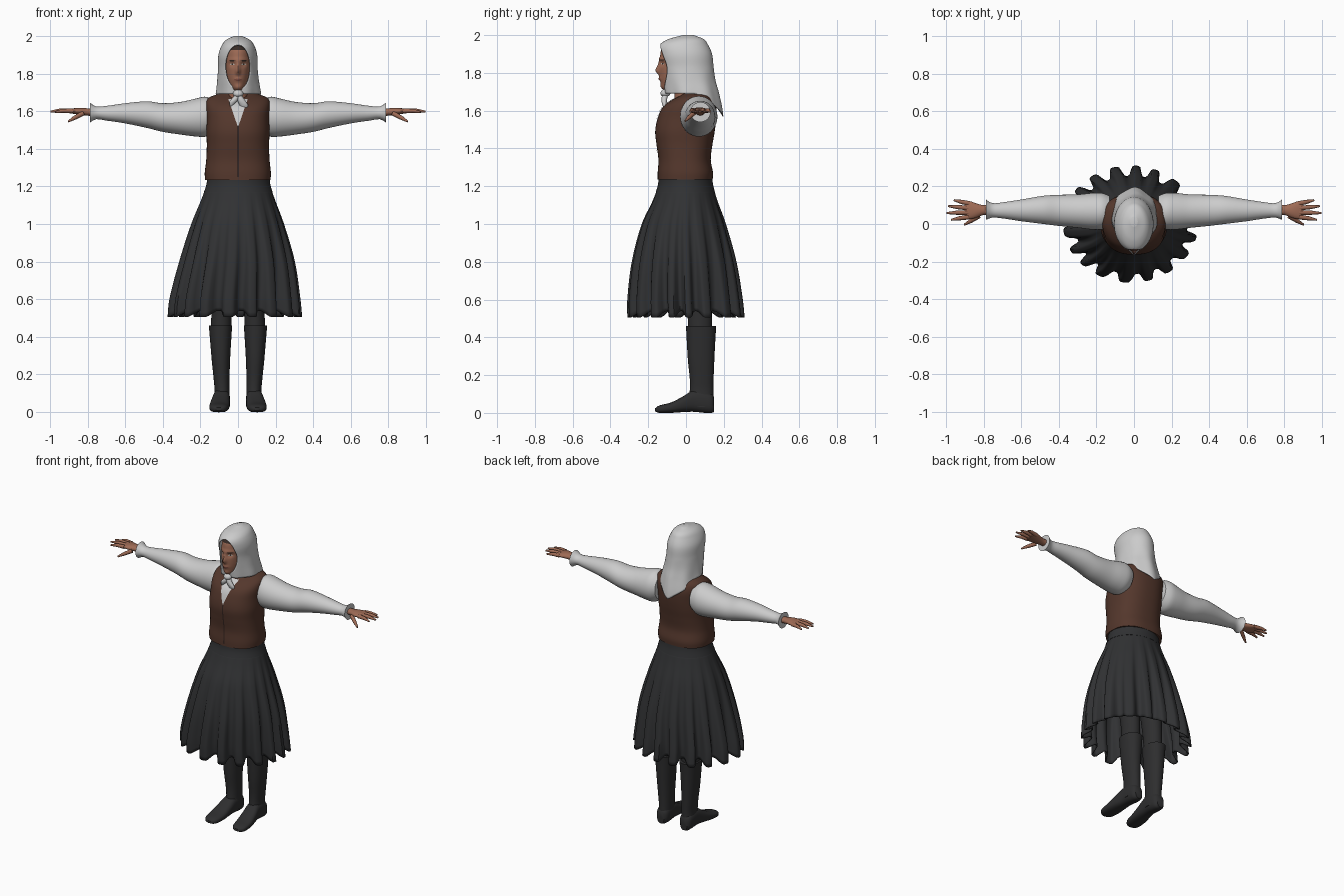
import bpy, bmesh
from math import sin, cos, pi, exp, tanh, asin, sqrt
from mathutils import Vector

if "Cube" in bpy.data.objects:
    bpy.data.objects.remove(bpy.data.objects["Cube"])


def material(name, r, g, b):
    m = bpy.data.materials.new(name)
    m.diffuse_color = (r, g, b, 1)
    m.use_nodes = True
    m.node_tree.nodes["Principled BSDF"].inputs["Base Color"].default_value = m.diffuse_color
    return m


WHITE = material("off_white_cloth", 0.60, 0.60, 0.60)
BROWN = material("brown_vest", 0.088, 0.038, 0.025)
SEAM = material("dark_seam", 0.035, 0.018, 0.014)
SKIRT = material("charcoal_skirt", 0.030, 0.031, 0.033)
BOOT = material("black_leather", 0.027, 0.027, 0.028)
SKIN = material("skin", 0.34, 0.145, 0.09)
HAIR = material("dark_hair", 0.04, 0.025, 0.02)
LIPS = material("lips", 0.22, 0.075, 0.055)
EYE = material("eye_white", 0.5, 0.46, 0.42)


def keyed(keys, t):
    """Smooth interpolation of rows (t, a, b, ...)."""
    n = len(keys)
    i = max(j for j in range(n - 1) if keys[j][0] <= t or j == 0)
    k0, k1, a, b = keys[i], keys[i + 1], keys[max(i - 1, 0)], keys[min(i + 2, n - 1)]
    h = k1[0] - k0[0]
    s = (t - k0[0]) / h
    out = []
    for c in range(1, len(k0)):
        m0 = (k1[c] - a[c]) / (k1[0] - a[0]) * h
        m1 = (b[c] - k0[c]) / (b[0] - k0[0]) * h
        out.append((2*s**3 - 3*s*s + 1) * k0[c] + (s**3 - 2*s*s + s) * m0
                   + (3*s*s - 2*s**3) * k1[c] + (s**3 - s*s) * m1)
    return out


def surface(name, rows, mats, closed=True, caps=(True, True), mirror=False, thick=0, rule=None):
    """Skin a grid of points; rule picks the material index from a face centre."""
    bm = bmesh.new()
    vs = [[bm.verts.new(p) for p in row] for row in rows]
    n = len(rows[0])
    for r0, r1 in zip(vs, vs[1:]):
        for i in range(n if closed else n - 1):
            j = (i + 1) % n
            bm.faces.new((r0[i], r0[j], r1[j], r1[i]))
    if caps[0]:
        bm.faces.new(vs[0][::-1])
    if caps[1]:
        bm.faces.new(vs[-1])
    bmesh.ops.remove_doubles(bm, verts=bm.verts, dist=1e-5)
    bmesh.ops.recalc_face_normals(bm, faces=bm.faces)
    if rule:
        for f in bm.faces:
            f.material_index = rule(f.calc_center_median())
    me = bpy.data.meshes.new(name)
    bm.to_mesh(me)
    bm.free()
    for m in mats:
        me.materials.append(m)
    ob = bpy.data.objects.new(name, me)
    bpy.context.collection.objects.link(ob)
    if thick:
        mod = ob.modifiers.new("thickness", 'SOLIDIFY')
        mod.thickness, mod.offset = thick, -1
    if mirror:
        ob.modifiers.new("mirror", 'MIRROR')
    return ob


def loft(name, keys, axis, mats, nu=32, nv=24, p=2.0, deform=None, **kw):
    """Superellipse rings along an axis; keys are (t, u0, u1, v0, v1)."""
    rows = []
    for k in range(nv + 1):
        t = keys[0][0] + (keys[-1][0] - keys[0][0]) * k / nv
        u0, u1, v0, v1 = keyed(keys, t)
        row = []
        for i in range(nu):
            a = 2 * pi * i / nu
            c, s = cos(a), sin(a)
            u = (u0 + u1) / 2 + (u1 - u0) / 2 * (1 if c > 0 else -1) * abs(c) ** (2 / p)
            v = (v0 + v1) / 2 + (v1 - v0) / 2 * (1 if s > 0 else -1) * abs(s) ** (2 / p)
            q = Vector({'x': (t, u, v), 'y': (u, t, v), 'z': (u, v, t)}[axis])
            row.append(deform(q, a) if deform else q)
        rows.append(row)
    return surface(name, rows, mats, **kw)


def front_y(keys, x, z, p):
    x0, x1, y0, y1 = keyed(keys, z)
    return (y0 + y1) / 2 - (y1 - y0) / 2 * max(0, 1 - abs(2 * x / (x1 - x0)) ** p) ** (1 / p)


def tube(name, pts, radii, mat, n=10, **kw):
    rows = []
    for i, p in enumerate(pts):
        d = Vector(pts[min(i + 1, len(pts) - 1)]) - Vector(pts[max(i - 1, 0)])
        q = d.to_track_quat('Z', 'Y')
        rows.append([Vector(p) + q @ Vector((cos(2*pi*k/n), sin(2*pi*k/n), 0)) * radii[i] for k in range(n)])
    return surface(name, rows, [mat], **kw)


# boots and legs
loft("boot_shaft", [(.03, .043, .13, .01, .147), (.12, .045, .125, .02, .145), (.18, .045, .13, .02, .146),
     (.28, .042, .14, .01, .15), (.40, .035, .15, .003, .156), (.46, .031, .155, 0, .16)],
     'z', [BOOT], p=2.2, mirror=True)
loft("boot_foot", [(-.164, .085, .12, .008, .024), (-.145, .062, .146, 0, .038), (-.08, .048, .152, 0, .055),
     (-.02, .044, .145, .004, .085), (.04, .043, .134, .006, .12), (.1, .043, .13, 0, .12),
     (.138, .05, .124, 0, .1), (.149, .062, .112, .005, .085)], 'y', [BOOT], p=2.6, mirror=True)
loft("leg", [(.43, .035, .145, .012, .138), (.55, .034, .142, .005, .138), (.95, .015, .165, -.06, .12)],
     'z', [BOOT], mirror=True)

# pleated skirt
SK = [(.505, -.378, .342, -.312, .312), (.6, -.368, .333, -.312, .302), (.8, -.315, .303, -.288, .268),
      (1.0, -.25, .245, -.235, .212), (1.12, -.2, .2, -.178, .168), (1.19, -.172, .175, -.15, .146)]


def pleats(q, a):
    d = (1.19 - q.z) / .685
    s = sin(18 * a + .7 * sin(3 * a + 1) + .5 * sin(5 * a))
    inner = .5 - .5 * tanh(2 * s + .4)
    k = 1 - .19 * max(d, 0) ** 1.2 * inner
    return Vector((q.x * k, q.y * k, q.z + .035 * inner * d ** 6))


loft("pleated_skirt", SK, 'z', [SKIRT], nu=216, nv=26, deform=pleats, caps=(False, False), thick=.008)
loft("waistband", [(1.17, -.181, .184, -.16, .153), (1.21, -.168, .172, -.148, .143),
     (1.26, -.162, .168, -.145, .138)], 'z', [SKIRT], nu=48, nv=6)

# vest with seam and neckline
VE = [(1.235, -.175, .173, -.15, .141), (1.27, -.177, .175, -.15, .143), (1.34, -.169, .168, -.146, .131),
      (1.42, -.166, .165, -.156, .14), (1.49, -.168, .168, -.163, .152), (1.56, -.166, .166, -.15, .16),
      (1.62, -.17, .17, -.122, .16), (1.66, -.166, .166, -.07, .145), (1.68, -.14, .14, -.03, .13),
      (1.7, -.07, .07, 0, .1)]
loft("vest", VE, 'z', [BROWN], nu=64, nv=40, p=2.4)


def strip(name, z0, z1, w0, w1, off, mat):
    rows = []
    for k in range(17):
        z = z0 + (z1 - z0) * k / 16
        w = w0 + (w1 - w0) * k / 16
        rows.append([Vector((w * s / 4, front_y(VE, w * s / 4, z, 2.4) - off, z)) for s in range(-4, 5)])
    surface(name, rows, [mat], closed=False, caps=(False, False))


strip("vest_seam", 1.25, 1.53, .004, .004, .003, SEAM)
strip("blouse_neckline", 1.52, 1.665, .002, .052, .004, WHITE)

# blouse sleeves
loft("sleeve", [(.13, -.02, .15, 1.49, 1.66), (.17, -.03, .165, 1.465, 1.677), (.22, -.03, .165, 1.465, 1.668),
     (.3, -.02, .157, 1.475, 1.65), (.4, -.01, .155, 1.49, 1.642), (.48, 0, .15, 1.51, 1.652),
     (.6, .015, .13, 1.535, 1.642), (.7, .03, .115, 1.55, 1.628), (.755, .034, .111, 1.557, 1.625),
     (.787, .022, .13, 1.54, 1.645)], 'x', [WHITE], nu=36, nv=40, mirror=True)

# hands
loft("palm", [(.76, .048, .105, 1.573, 1.615), (.8, .048, .1, 1.576, 1.615), (.84, .033, .11, 1.58, 1.618),
     (.875, .026, .122, 1.586, 1.615), (.9, .032, .12, 1.59, 1.61)], 'x', [SKIN], nu=20, nv=10, mirror=True)
for nm, b, m, t in (("index_finger", (.88, .037, 1.601), (.93, .03, 1.602), (.972, .022, 1.595)),
                    ("middle_finger", (.88, .061, 1.602), (.945, .06, 1.604), (.996, .058, 1.598)),
                    ("ring_finger", (.88, .085, 1.602), (.94, .09, 1.604), (.988, .095, 1.598)),
                    ("little_finger", (.875, .109, 1.6), (.92, .118, 1.601), (.958, .127, 1.595)),
                    ("thumb", (.825, .042, 1.588), (.868, .016, 1.565), (.902, -.004, 1.545))):
    tube(nm, [b, m, t], [.013, .011, .005], SKIN, mirror=True)

# neck and head
loft("neck", [(1.6, -.06, .06, -.06, .08), (1.68, -.052, .052, -.06, .07), (1.77, -.05, .05, -.06, .07)],
     'z', [SKIN], nv=6)
HD = [(1.7, -.022, .022, -.105, 0), (1.72, -.042, .042, -.125, .04), (1.76, -.06, .06, -.136, .08),
      (1.82, -.07, .07, -.141, .1), (1.88, -.072, .072, -.138, .1), (1.94, -.064, .064, -.122, .09),
      (1.97, -.03, .03, -.07, .05)]


def bump(x, z):
    g = lambda v, s: exp(-(v / s) ** 2)
    return (-.02 * g(x, .012) * g(z - 1.812, .02) - .007 * g(x, .01) * g(z - 1.84, .02)
            + .010 * g(abs(x) - .03, .016) * g(z - 1.85, .014) - .004 * g(z - 1.872, .012)
            - .006 * g(x, .02) * g(z - 1.768, .011) - .006 * g(x, .025) * g(z - 1.725, .013))


def face_shape(q, a):
    return q + Vector((0, bump(q.x, q.z) * min(1, max(0, (-.04 - q.y) / .04)), 0))


loft("head", HD, 'z', [SKIN, HAIR], nu=96, nv=48, deform=face_shape, rule=lambda c: int(c.z > 1.927))


def face_plate(name, cx, cz, rx, rz, mat, off, mirror=True):
    rows = []
    for r in (.05, .5, 1):
        pts = [(cx + rx * r * cos(k * pi / 8), cz + rz * r * sin(k * pi / 8)) for k in range(16)]
        rows.append([Vector((x, front_y(HD, x, z, 2) + bump(x, z) - off, z)) for x, z in pts])
    surface(name, rows, [mat], caps=(True, False), mirror=mirror)


face_plate("eye", .03, 1.849, .012, .0045, EYE, .002)
face_plate("iris", .03, 1.849, .0045, .0045, HAIR, .003)
face_plate("eyebrow", .031, 1.868, .017, .0035, HAIR, .002)
face_plate("mouth", 0, 1.767, .022, .006, LIPS, .002, False)

# head scarf: rings around the head, opened for the face, pointed at the back
SC = [(1.56, -.13, .13, -.1, .196), (1.62, -.128, .13, -.1, .188), (1.7, -.115, .122, -.112, .17),
      (1.76, -.11, .112, -.122, .155), (1.83, -.106, .104, -.132, .146), (1.9, -.104, .102, -.146, .138),
      (1.95, -.086, .086, -.138, .116), (1.98, -.062, .062, -.09, .092), (2.0, -.02, .02, -.015, .04)]
rows = []
for k in range(49):
    v = sin(k / 48 * pi / 2)
    ze = 1.69 + .31 * v
    w = .066 * sqrt(max(0, 1 - ((ze - 1.835) / .118) ** 2))
    x0, x1, _, _ = keyed(SC, ze)
    gap = asin(min(.95, 2 * w / (x1 - x0)))
    row = []
    for i in range(73):
        u = i / 36 - 1
        lo = 1.69 - .12 * max(0, 1 - abs(u) / .45)
        z = lo + (2 - lo) * v
        x0, x1, y0, y1 = keyed(SC, z)
        th = u * (pi - gap)
        f = 1 + .025 * sin(7 * th + 1) * min(1, max(0, (1.82 - z) / .12))
        row.append(Vector(((x0 + x1) / 2 + (x1 - x0) / 2 * sin(th) * f,
                           (y0 + y1) / 2 + (y1 - y0) / 2 * cos(th) * f, z)))
    rows.append(row)
surface("head_scarf", rows, [WHITE], closed=False, caps=(False, True), thick=.005)

# scarf knot and tails
loft("scarf_knot", [(1.672, -.012, .012, -.12, -.1), (1.685, -.025, .027, -.134, -.085),
     (1.702, -.024, .026, -.132, -.085), (1.715, -.01, .01, -.12, -.1)], 'z', [WHITE], nu=20, nv=10)
loft("scarf_tail_long", [(1.603, .03, .04, -.112, -.105), (1.63, .01, .054, -.125, -.103),
     (1.66, -.004, .036, -.13, -.1), (1.69, -.004, .018, -.125, -.095)], 'z', [WHITE], nu=16, nv=10)
loft("scarf_tail_short", [(1.625, -.042, -.036, -.118, -.112), (1.65, -.046, -.008, -.128, -.105),
     (1.67, -.03, .004, -.128, -.1), (1.69, -.016, .006, -.122, -.095)], 'z', [WHITE], nu=16, nv=10)

# smooth shading with crisp edges
for ob in bpy.context.collection.objects:
    ob.select_set(True)
    bpy.context.view_layer.objects.active = ob
bpy.ops.object.shade_smooth_by_angle(angle=0.8)
